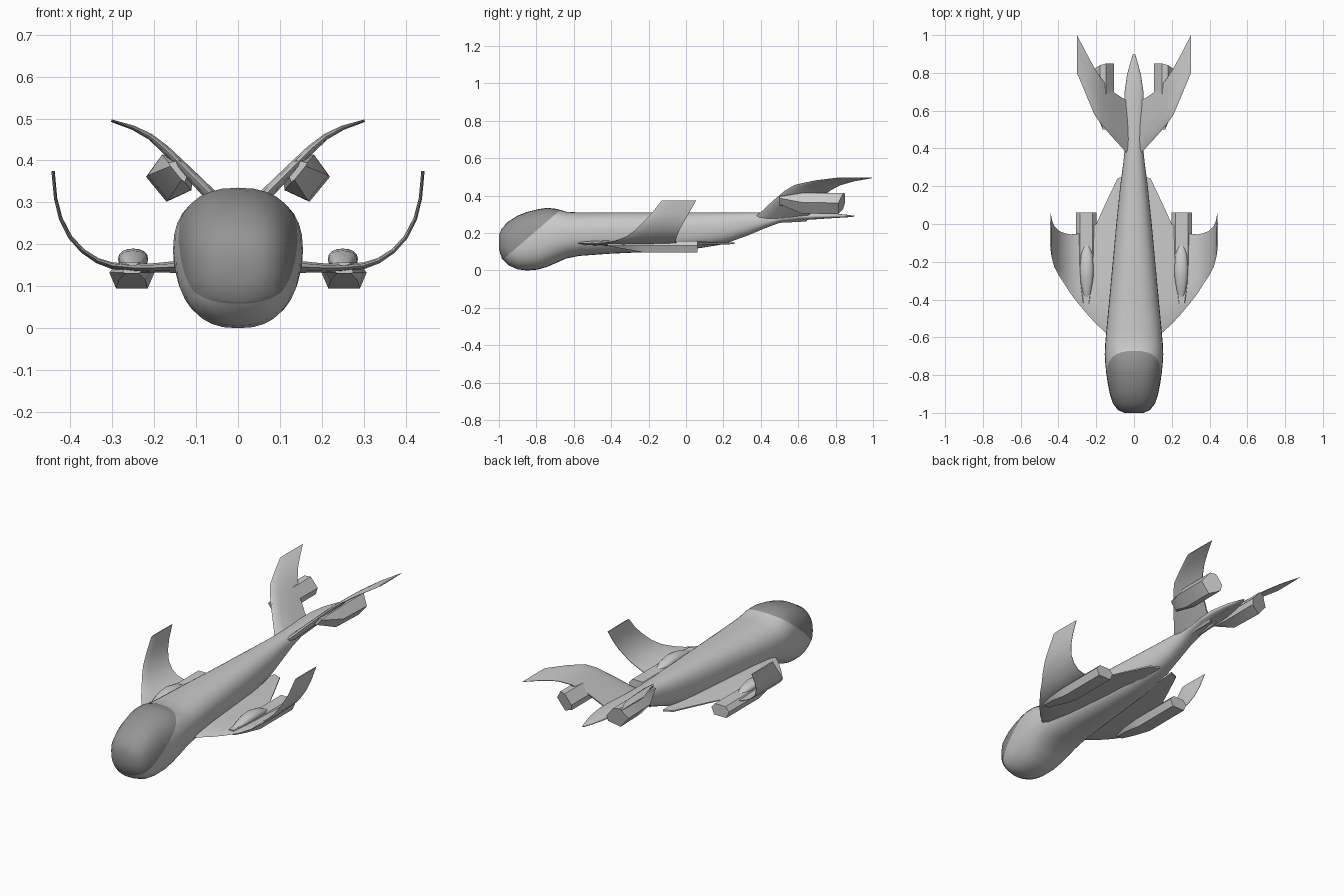
import bpy, bmesh, math
from mathutils import Vector

if "Cube" in bpy.data.objects:
    bpy.data.objects.remove(bpy.data.objects["Cube"])


def loft(name, rings, mirror=False, angle=35, cut=None):
    """Skin a list of equal-length point rings, capping both ends."""
    bm = bmesh.new()
    vr = [[bm.verts.new(p) for p in r] for r in rings]
    n = len(vr[0])
    for a, b in zip(vr, vr[1:]):
        for i in range(n):
            j = (i + 1) % n
            bm.faces.new((a[i], a[j], b[j], b[i]))
    bm.faces.new(vr[0])
    bm.faces.new(vr[-1])
    bmesh.ops.recalc_face_normals(bm, faces=bm.faces)
    if cut:
        point, normal, keep_above = cut
        bmesh.ops.bisect_plane(bm, geom=bm.verts[:] + bm.edges[:] + bm.faces[:],
                               plane_co=point, plane_no=normal,
                               clear_inner=keep_above, clear_outer=not keep_above)
    me = bpy.data.meshes.new(name)
    bm.to_mesh(me)
    bm.free()
    ob = bpy.data.objects.new(name, me)
    bpy.context.collection.objects.link(ob)
    bpy.ops.object.select_all(action='DESELECT')
    ob.select_set(True)
    bpy.context.view_layer.objects.active = ob
    bpy.ops.object.shade_smooth_by_angle(angle=math.radians(angle))
    if mirror:
        ob.modifiers.new("mirror", 'MIRROR')
    return ob


def oval(y, hw, zb, zt, power=2.4, n=32, x=0):
    """Superellipse ring across the y axis."""
    def s(v):
        return math.copysign(abs(v) ** (2 / power), v) if abs(v) > 1e-9 else 0
    zc, hz = (zb + zt) / 2, (zt - zb) / 2
    return [(x + hw * s(math.cos(2 * math.pi * i / n)), y,
             zc + hz * s(math.sin(2 * math.pi * i / n))) for i in range(n)]


def blade(name, stations):
    """Curved wing from (x, z, leading y, trailing y, thickness) stations."""
    profile = [(0, 0), (.06, .32), (.25, .5), (.6, .42), (1, .12),
               (1, -.12), (.6, -.42), (.25, -.5), (.06, -.32)]
    rings = []
    for i, (x, z, le, te, t) in enumerate(stations):
        a, b = stations[max(i - 1, 0)], stations[min(i + 1, len(stations) - 1)]
        d = Vector((b[0] - a[0], b[1] - a[1])).normalized()
        rings.append([(x - d.y * t * h, le + c * (te - le), z + d.x * t * h)
                      for c, h in profile])
    return loft(name, rings, True, 40)


# Fuselage sections: y, half width, bottom, top
body = [(-1.0, .05, .115, .19), (-.985, .085, .065, .225), (-.95, .112, .028, .262),
        (-.9, .128, .006, .293), (-.85, .138, 0, .313), (-.79, .147, .005, .328),
        (-.74, .152, .02, .335), (-.69, .155, .042, .329), (-.64, .153, .064, .314),
        (-.57, .147, .078, .31), (-.4, .131, .09, .31), (0, .094, .108, .31),
        (.2, .073, .14, .31), (.33, .056, .187, .31), (.42, .047, .225, .31),
        (.5, .046, .255, .31), (.6, .05, .268, .31), (.7, .05, .274, .309),
        (.79, .037, .28, .305), (.86, .018, .284, .298), (.9, .006, .288, .293)]
sections = [oval(*s) for s in body]
point, normal = (0, -.96, .075), (0, -.25, .29)
loft("fuselage", sections, cut=(point, normal, False))
canopy = loft("canopy", sections, cut=(point, normal, True))
tint = bpy.data.materials.new("canopy_tint")
tint.diffuse_color = (.3, .3, .3, 1)
tint.use_nodes = True
tint.node_tree.nodes["Principled BSDF"].inputs["Base Color"].default_value = tint.diffuse_color
canopy.data.materials.append(tint)

# Main wings sweeping up to vertical tips
blade("main_wings", [
    (.04, .145, -.62, .26, .034), (.088, .146, -.61, .24, .032),
    (.15, .146, -.575, .11, .028), (.2, .144, -.53, 0, .022),
    (.25, .144, -.475, -.035, .018), (.3, .149, -.415, -.052, .016),
    (.335, .161, -.37, -.055, .013), (.37, .184, -.315, -.048, .011),
    (.4, .217, -.27, -.035, .01), (.423, .262, -.225, -.01, .009),
    (.435, .31, -.18, .018, .008), (.441, .375, -.13, .055, .008)])

# V tail with flared tips
blade("tail_fins", [
    (.012, .265, .34, .645, .032), (.06, .312, .4, .665, .03),
    (.12, .373, .465, .705, .025), (.175, .428, .53, .77, .02),
    (.21, .457, .58, .825, .015), (.25, .478, .675, .9, .011),
    (.302, .495, .8, 1.0, .006)])


# Engine pods: hexagonal section in a frame of (origin, side, down)
def pod(name, origin, side, down, stations):
    o, s, d = Vector(origin), Vector(side).normalized(), Vector(down).normalized()
    rings = []
    for y, w, depth, rake in stations:
        pts = [(-.6 * w, -.012), (.6 * w, -.012), (w, .012),
               (.7 * w, depth), (-.7 * w, depth), (-w, .012)]
        rings.append([o + s * a + d * b + Vector((0, y - rake * b, 0)) for a, b in pts])
    loft(name, rings, True, 25)


pod("wing_pods", (.253, 0, .145), (1, 0, 0), (0, 0, -1),
    [(-.42, .022, .014, 0), (-.33, .045, .03, 0), (-.22, .054, .05, 0), (.062, .054, .05, 0)])
pod("tail_pods", (.137, 0, .379), (.07, 0, .085), (.085, 0, -.07),
    [(.5, .03, .014, 0), (.62, .055, .07, 0), (.845, .055, .075, .4)])

# Smooth humps above the wing pods
loft("wing_humps", [oval(y, w, .14, top, 2.2, 16, .25) for y, w, top in
     [(-.41, .006, .15), (-.36, .022, .166), (-.29, .034, .185), (-.23, .036, .19),
      (-.16, .03, .177), (-.1, .008, .152)]], True)
